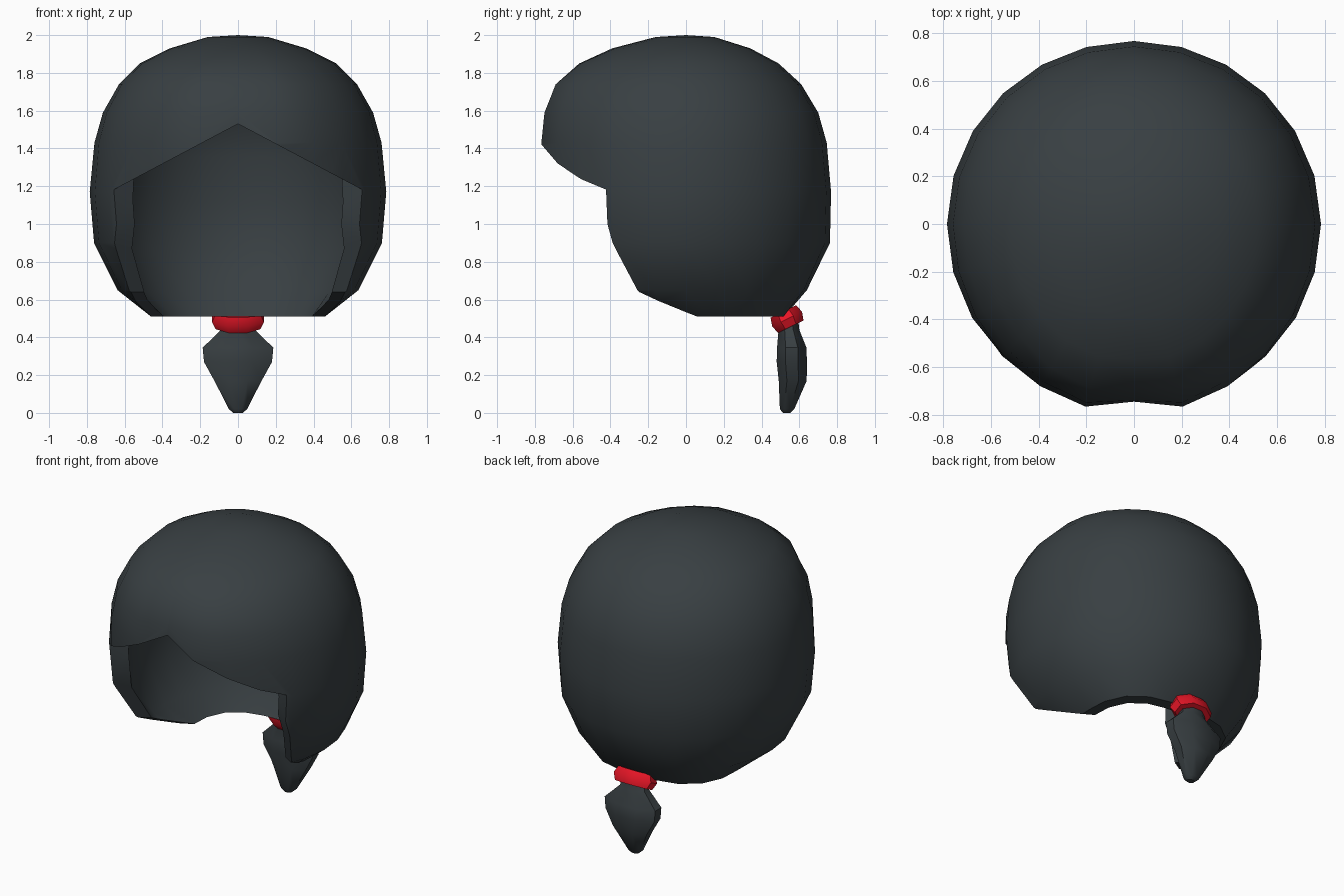
import bpy, bmesh
from math import sin, cos, pi, radians
from mathutils import Vector, Matrix

if "Cube" in bpy.data.objects:
    bpy.data.objects.remove(bpy.data.objects["Cube"])


def material(name, rgb):
    m = bpy.data.materials.new(name)
    m.diffuse_color = (*rgb, 1)
    m.use_nodes = True
    m.node_tree.nodes["Principled BSDF"].inputs["Base Color"].default_value = m.diffuse_color
    return m


def loft(bm, rings):
    """Skin a list of closed point loops, returning the vertex loops."""
    loops = [[bm.verts.new(p) for p in ring] for ring in rings]
    n = len(loops[0])
    for a, b in zip(loops, loops[1:]):
        for i in range(n):
            j = (i + 1) % n
            bm.faces.new((a[i], a[j], b[j], b[i]))
    return loops


def finish(bm, name, mat=None):
    bmesh.ops.recalc_face_normals(bm, faces=bm.faces)
    me = bpy.data.meshes.new(name)
    bm.to_mesh(me)
    bm.free()
    ob = bpy.data.objects.new(name, me)
    bpy.context.collection.objects.link(ob)
    if mat:
        me.materials.append(mat)
    return ob


def activate(ob):
    bpy.ops.object.select_all(action='DESELECT')
    ob.select_set(True)
    bpy.context.view_layer.objects.active = ob


def smooth(ob, angle):
    activate(ob)
    bpy.ops.object.shade_smooth_by_angle(angle=radians(angle))


hair = material("dark_hair", (0.04, 0.05, 0.055))
red = material("red_band", (0.8, 0.008, 0.02))

# Hair cap rings: height, side radius, front radius, back radius,
# parting depth, squareness of the back corners
RINGS = [
    (1.99, .16, .16, .15, 0, 0), (1.93, .36, .39, .34, 0, 0),
    (1.85, .52, .58, .49, .015, 0), (1.74, .63, .72, .61, .035, 0),
    (1.59, .715, .78, .70, .04, 0), (1.43, .76, .795, .745, .04, 0),
    (1.17, .785, .785, .768, 0, 0), (.90, .762, .76, .762, 0, 0),
    (.65, .638, .63, .64, 0, .02), (.51, .455, .45, .52, 0, .07)]
SEG = 24


def cap_ring(ring, k, kz):
    z, side, front, back, part, square = ring
    pts = []
    for i in range(SEG):
        a = 2 * pi * i / SEG
        w = sin(a)
        r = side + ((front if w < 0 else back) - side) * w * w
        if w > 0:
            r += square * sin(2 * a) ** 2
        if i == SEG * 3 // 4:
            r -= part
        pts.append((r * k * cos(a), r * k * w, .51 + (z - .51) * kz))
    return pts


# Hollow hair cap: outer wall down, inner wall back up
K, KZ = .85, .92
bm = bmesh.new()
loops = loft(bm, [cap_ring(r, 1, 1) for r in RINGS] +
             [cap_ring(r, K, KZ) for r in reversed(RINGS)])
for loop, z in ((loops[0], 2.0), (loops[-1], .51 + 1.49 * KZ)):
    top = bm.verts.new((0, 0, z))
    for i in range(SEG):
        bm.faces.new((loop[i], loop[(i + 1) % SEG], top))
cap = finish(bm, "hair_cap", hair)

# Face opening cutter: side profile (y, z, x where the rim lies) swept across
# with a backward slant toward the middle, topped by a gable
PROFILE = [(-.42, 2, .66), (-.42, 1.0, .65), (-.25, .64, .57),
           (.07, .51, .44), (.10, .49, .44)]
SLANT = .6
bm = bmesh.new()
ends = loft(bm, [[(x, y - SLANT * (abs(x) - rim), z) for y, z, rim in PROFILE] +
                 [(x, -1.5, .49), (x, -1.5, 2)] for x in (-1, 0, 1)])
bm.faces.new(ends[0])
bm.faces.new(ends[-1])
for s in (-1, 1):
    cut = bmesh.ops.bisect_plane(
        bm, geom=bm.verts[:] + bm.edges[:] + bm.faces[:],
        plane_co=(0, 0, 1.53), plane_no=Vector((s * .53, 0, 1)), clear_outer=True)
    edges = [g for g in cut['geom_cut'] if isinstance(g, bmesh.types.BMEdge)]
    bmesh.ops.holes_fill(bm, edges=[e for e in edges if e.is_boundary], sides=0)
bmesh.ops.triangulate(bm, faces=bm.faces[:])
cutter = finish(bm, "face_opening_cutter")
cutter.hide_render = True

mod = cap.modifiers.new("face_opening", 'BOOLEAN')
mod.operation = 'DIFFERENCE'
mod.solver = 'EXACT'
mod.object = cutter
activate(cap)
bpy.ops.object.modifier_apply(modifier=mod.name)
bpy.data.objects.remove(cutter)
smooth(cap, 32)

# Crisp parting line down the fringe
for e in cap.data.edges:
    a, b = (cap.data.vertices[i].co for i in e.vertices)
    if all(abs(p.x) < .001 and p.y < -.3 and p.z > 1.5 for p in (a, b)):
        e.use_edge_sharp = True


def oval(z, cy, hx, hy, n=8):
    return [(hx * cos(2 * pi * (i + .5) / n) / cos(pi / n),
             cy + hy * sin(2 * pi * (i + .5) / n) / cos(pi / n), z) for i in range(n)]


# Ponytail: height, centre y, half width, half depth
bm = bmesh.new()
loops = loft(bm, [oval(*r) for r in (
    (.53, .53, .08, .06), (.44, .545, .09, .055), (.345, .56, .187, .078),
    (.27, .56, .18, .08), (.17, .565, .125, .074), (.02, .535, .048, .038),
    (0, .533, .025, .02))])
bm.faces.new(loops[0])
bm.faces.new(loops[-1])
smooth(finish(bm, "ponytail", hair), 40)

# Tilted hair band
bm = bmesh.new()
loops = loft(bm, [oval(*r) for r in (
    (.045, 0, .118, .075), (0, 0, .137, .088), (-.045, 0, .118, .075))])
bm.faces.new(loops[0])
bm.faces.new(loops[-1])
bm.transform(Matrix.Translation((0, .535, .497)) @ Matrix.Rotation(radians(26), 4, 'X'))
smooth(finish(bm, "hair_band", red), 40)
